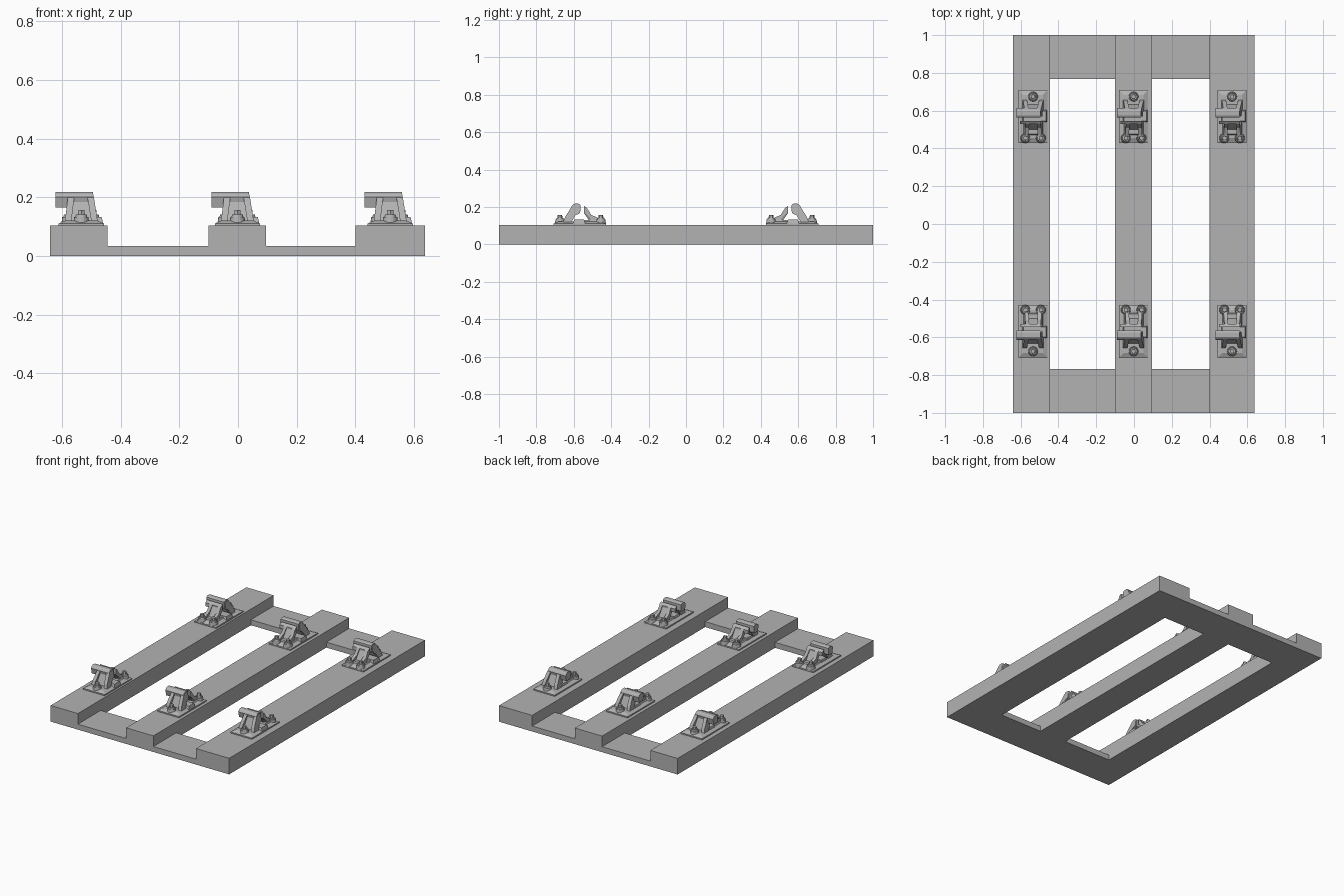
import bpy, bmesh
from mathutils import Matrix, Vector

cube = bpy.data.objects.get("Cube")
if cube:
    bpy.data.objects.remove(cube, do_unlink=True)

grey = bpy.data.materials.new("light_grey")
grey.use_nodes = True
GREY = (0.45, 0.45, 0.45, 1)
grey.diffuse_color = GREY
grey.node_tree.nodes["Principled BSDF"].inputs["Base Color"].default_value = GREY


def finish(bm, name):
    bmesh.ops.recalc_face_normals(bm, faces=bm.faces)
    me = bpy.data.meshes.new(name)
    bm.to_mesh(me)
    bm.free()
    me.materials.append(grey)
    ob = bpy.data.objects.new(name, me)
    bpy.context.collection.objects.link(ob)
    return ob


def add_box(bm, x0, x1, y0, y1, z0, z1, inset=0.0):
    """Box whose top may be drawn in to make sloping sides."""
    verts = bmesh.ops.create_cube(bm, size=1)["verts"]
    for v in verts:
        top = v.co.z > 0
        i = inset if top else 0
        v.co = Vector((x1 - i if v.co.x > 0 else x0 + i,
                       y1 - i if v.co.y > 0 else y0 + i,
                       z1 if top else z0))


def add_profile(bm, profile, x0, x1, lean=0.0):
    """Side profile in y, z extruded along x; lean draws the top sideways."""
    zmin = min(z for y, z in profile)
    sides = [[bm.verts.new((x + lean * (z - zmin), y, z)) for y, z in profile]
             for x in (x0, x1)]
    bm.faces.new(sides[0])
    bm.faces.new(sides[1][::-1])
    for i in range(len(profile)):
        j = (i + 1) % len(profile)
        bm.faces.new((sides[0][i], sides[0][j], sides[1][j], sides[1][i]))


def add_cylinder(bm, x, y, z0, z1, r0, r1, n):
    bmesh.ops.create_cone(bm, cap_ends=True, segments=n, radius1=r0, radius2=r1,
                          depth=z1 - z0,
                          matrix=Matrix.Translation((x, y, (z0 + z1) / 2)))


# Frame: three long beams joined by low planks at both ends
BEAMS = {"right": (-0.64, -0.445), "middle": (-0.10, 0.095), "left": (0.40, 0.637)}
DECK = 0.104
for side, (x0, x1) in BEAMS.items():
    bm = bmesh.new()
    add_box(bm, x0, x1, -1, 1, 0, DECK)
    finish(bm, side + "_beam")
for side, x0, x1 in (("right", -0.445, -0.10), ("left", 0.095, 0.40)):
    for end, s in (("front", -1), ("back", 1)):
        bm = bmesh.new()
        add_box(bm, x0, x1, *sorted((s, s * 0.767)), 0, 0.035)
        finish(bm, f"{end}_{side}_plank")


# Clamp parts, with y pointing inward along the beam
def base_plate(bm):
    add_box(bm, -0.077, 0.077, -0.14, 0.14, 0, 0.008)
    add_box(bm, -0.075, 0.075, -0.137, 0.137, 0.008, 0.018, 0.022)
    add_box(bm, -0.058, 0.075, -0.035, 0.03, 0.006, 0.03, 0.006)
    add_box(bm, -0.055, 0.055, 0.02, 0.10, 0.012, 0.026, 0.008)


def outer_jaw(bm):
    leg = [(-0.088, 0.014), (-0.078, 0.042), (-0.037, 0.106),
           (0, 0.106), (0, 0.062), (-0.022, 0.052), (-0.045, 0.014)]
    add_profile(bm, leg, -0.056, -0.034, 0.12)
    add_profile(bm, leg, 0.034, 0.056, -0.16)
    web = [(-0.066, 0.014), (-0.032, 0.10), (-0.008, 0.10), (-0.044, 0.014)]
    add_profile(bm, web, -0.036, 0.036)
    head = [(-0.037, 0.108), (-0.044, 0.098), (-0.036, 0.062), (0, 0.062),
            (0.004, 0.072), (0.004, 0.108), (-0.006, 0.114), (-0.028, 0.114)]
    add_profile(bm, head, -0.088, 0.04)


def inner_jaw(bm):
    prong = [(0.023, 0.103), (0.04, 0.09), (0.062, 0.055), (0.105, 0.034),
             (0.105, 0.014), (0.062, 0.014), (0.05, 0.04), (0.023, 0.065)]
    add_profile(bm, prong, -0.046, -0.026, 0.08)
    add_profile(bm, prong, 0.026, 0.046, -0.08)
    web = [(0.023, 0.10), (0.034, 0.09), (0.075, 0.016), (0.055, 0.016), (0.023, 0.066)]
    add_profile(bm, web, -0.03, 0.03)
    lip = [(0.023, 0.103), (0.04, 0.09), (0.04, 0.068), (0.023, 0.068)]
    add_profile(bm, lip, -0.07, 0.042)


def bolts(bm):
    for x, y in ((0, -0.105), (-0.041, 0.114), (0.041, 0.114)):
        add_cylinder(bm, x, y, 0.006, 0.03, 0.027, 0.024, 16)
        add_cylinder(bm, x, y, 0.03, 0.038, 0.02, 0.018, 16)
        add_cylinder(bm, x, y, 0.038, 0.054, 0.013, 0.012, 6)


PARTS = {"base_plate": base_plate, "outer_jaw": outer_jaw,
         "inner_jaw": inner_jaw, "bolts": bolts}
for side, x in (("right", -0.534), ("middle", -0.002), ("left", 0.519)):
    for end, s in (("front", 1), ("back", -1)):
        place = (Matrix.Translation((x, -0.569 * s, DECK))
                 @ Matrix.Diagonal((1, s, 1, 1)))
        for name, build in PARTS.items():
            bm = bmesh.new()
            build(bm)
            bmesh.ops.transform(bm, matrix=place, verts=bm.verts)
            finish(bm, f"{end}_{side}_clamp_{name}")
